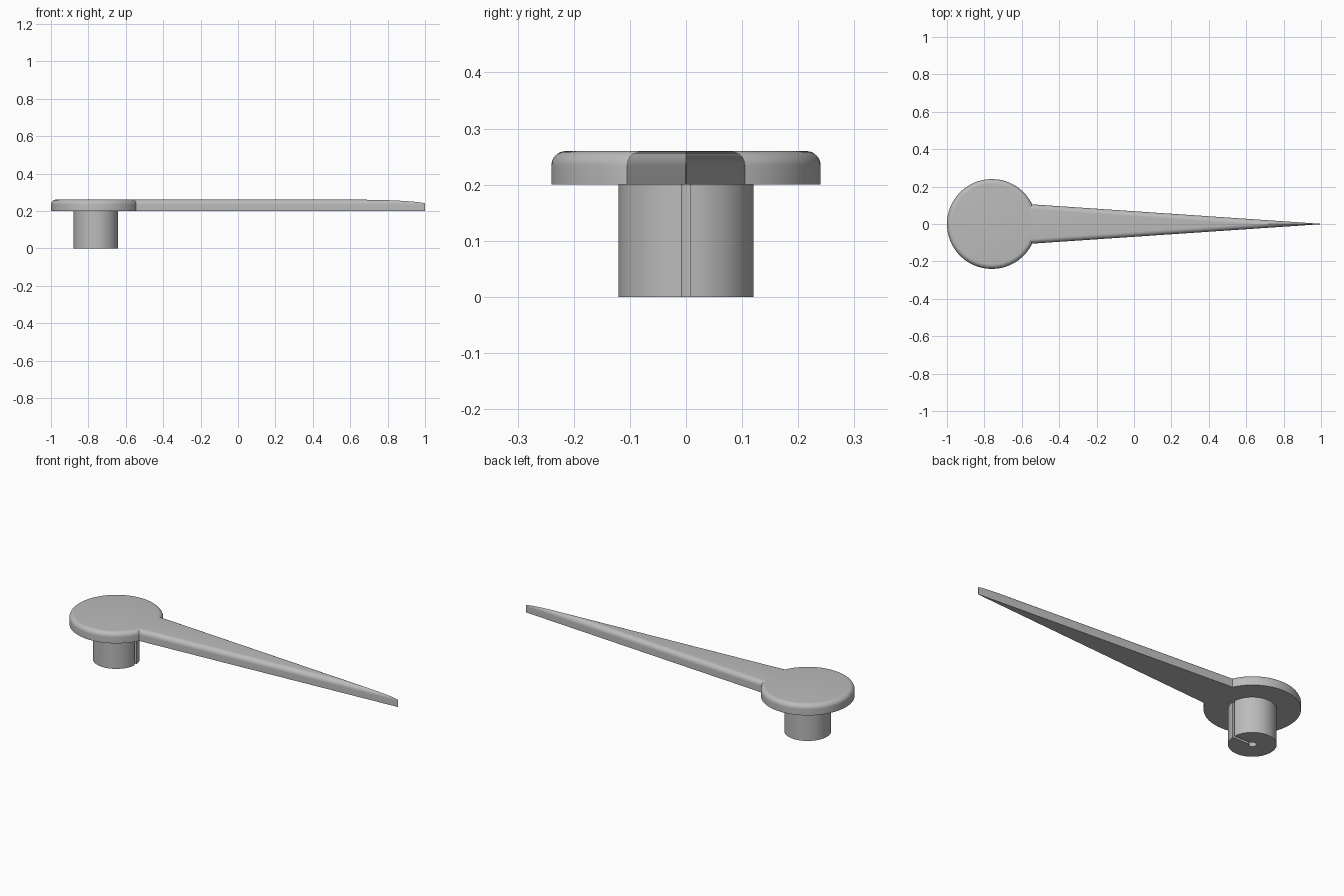
import bpy
from math import asin, cos, sin, pi, sqrt, radians

cube = bpy.data.objects.get("Cube")
if cube:
    bpy.data.objects.remove(cube)

HUB_X, HUB_R = -0.76, 0.24
BASE, TOP, FILLET = 0.2, 0.26, 0.026
STEPS = 8

grey = bpy.data.materials.new("plain grey")
grey.use_nodes = True
colour = (0.5, 0.5, 0.5, 1)
grey.diffuse_color = colour
grey.node_tree.nodes["Principled BSDF"].inputs["Base Color"].default_value = colour


def loft(name, rings):
    """Skin closed rings of equal length and cap both ends."""
    n = len(rings[0])
    verts = [p for ring in rings for p in ring]
    faces = [(k * n + i, k * n + (i + 1) % n, (k + 1) * n + (i + 1) % n, (k + 1) * n + i)
             for k in range(len(rings) - 1) for i in range(n)]
    faces += [tuple(reversed(range(n))), tuple(range(len(verts) - n, len(verts)))]
    mesh = bpy.data.meshes.new(name)
    mesh.from_pydata(verts, [], faces)
    mesh.validate()
    mesh.materials.append(grey)
    obj = bpy.data.objects.new(name, mesh)
    bpy.context.collection.objects.link(obj)
    return obj


def smooth(obj):
    bpy.ops.object.select_all(action='DESELECT')
    obj.select_set(True)
    bpy.context.view_layer.objects.active = obj
    bpy.ops.object.shade_smooth_by_angle(angle=radians(30))


def arc(r, start, end, n):
    return [(HUB_X + r * cos(start + (end - start) * i / n),
             r * sin(start + (end - start) * i / n)) for i in range(n + 1)]


# Rounded edge: height reached at a given inset from the outline
def edge_height(inset):
    return TOP - FILLET + sqrt(max(0, FILLET ** 2 - (FILLET - inset) ** 2))


insets = [FILLET * (1 - cos(pi / 2 * i / STEPS)) for i in range(STEPS + 1)]

# Round hub plate with a rounded upper rim
levels = [(HUB_R, BASE)] + [(HUB_R - d, edge_height(d)) for d in insets]
hub = loft("hub_plate", [[(x, y, z) for x, y in arc(r, 0, 2 * pi, 96)[:-1]]
                         for r, z in levels])


# Tapering needle, its rounded edges meeting in a ridge near the tip
def needle_section(x):
    w = 0.001 + 0.104 * (1 - x) / 1.545
    side = [(w, BASE)]
    for i, d in enumerate(insets):
        d = min(d, w * (0.95 + 0.049 * i / STEPS))
        side.append((w - d, edge_height(d)))
    return [(x, y, z) for y, z in side] + [(x, -y, z) for y, z in reversed(side)]


stations = [-0.58, 0.6] + [0.6 + 0.4 * i / 20 for i in range(1, 21)]
needle = loft("needle", [needle_section(x) for x in stations])

# Shaft with a narrow slot running into a small central bore
SHAFT_R, BORE_R, SLOT = 0.12, 0.02, 0.008
a, b = asin(SLOT / SHAFT_R), asin(SLOT / BORE_R)
outline = arc(SHAFT_R, a, 2 * pi - a, 72) + arc(BORE_R, 2 * pi - b, b, 24)
shaft = loft("slotted_shaft", [[(x, y, z) for x, y in outline] for z in (0, BASE)])

for part in (hub, needle, shaft):
    # Consistent outward normals
    bpy.ops.object.select_all(action='DESELECT')
    part.select_set(True)
    bpy.context.view_layer.objects.active = part
    bpy.ops.object.mode_set(mode='EDIT')
    bpy.ops.mesh.select_all(action='SELECT')
    bpy.ops.mesh.normals_make_consistent(inside=False)
    bpy.ops.object.mode_set(mode='OBJECT')
    smooth(part)
